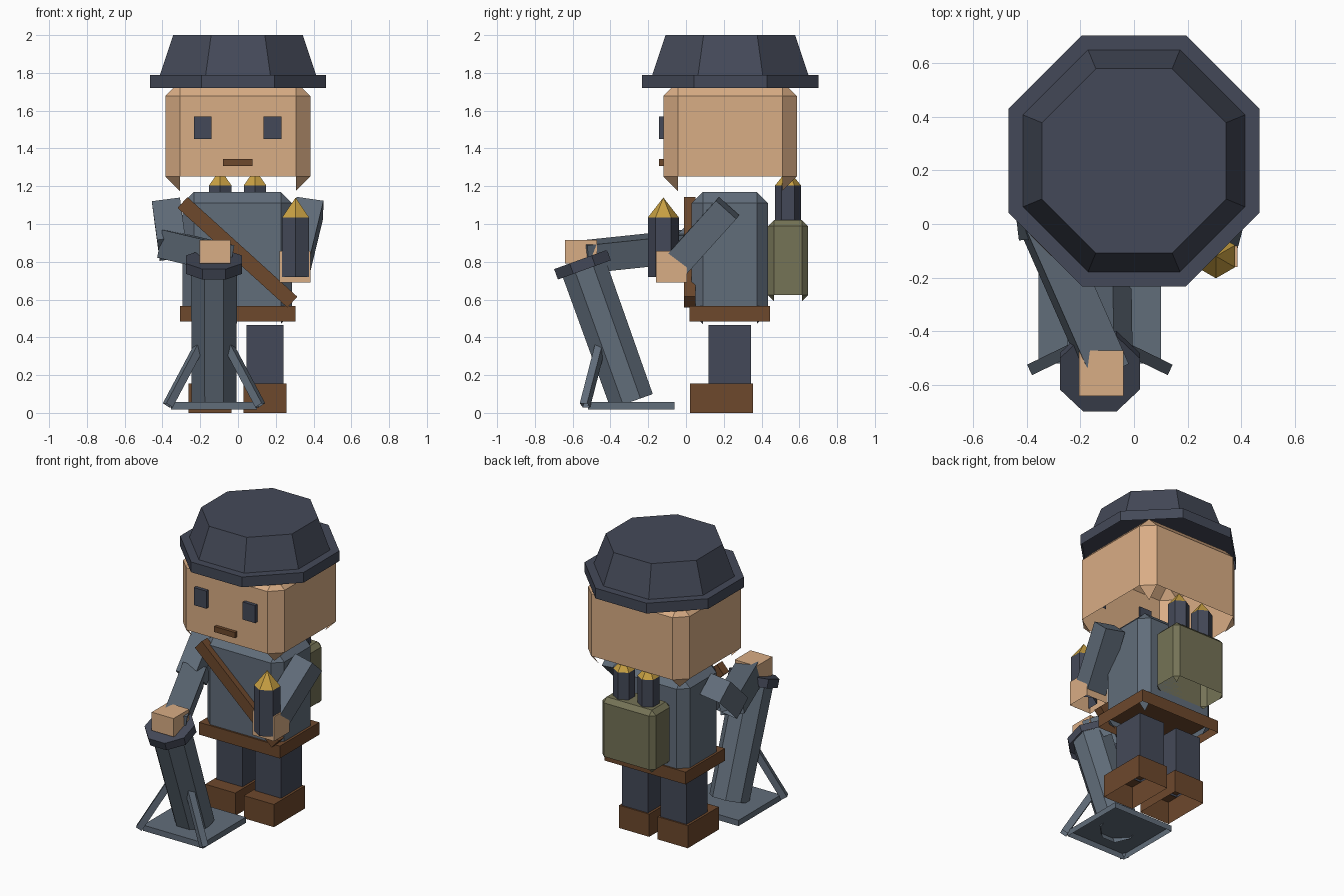
import bpy
import bmesh
from math import radians, cos, pi
from mathutils import Matrix, Vector

cube = bpy.data.objects.get("Cube")
if cube:
    bpy.data.objects.remove(cube, do_unlink=True)


def material(name, rgb):
    # 0-255 display colour to linear
    lin = [((c / 255 + 0.055) / 1.055) ** 2.4 for c in rgb] + [1.0]
    m = bpy.data.materials.new(name)
    m.use_nodes = True
    m.diffuse_color = lin
    m.node_tree.nodes["Principled BSDF"].inputs["Base Color"].default_value = lin
    return m


SKIN = material("skin", (217, 173, 133))
NAVY = material("dark_navy", (68, 73, 88))
SLATE = material("slate_blue", (97, 109, 122))
BROWN = material("leather_brown", (109, 72, 44))
OLIVE = material("olive", (117, 115, 86))
BRASS = material("brass", (200, 160, 66))


def finish(name, bm, mat, matrix):
    """Place the part, leave its underside open, and link it."""
    bmesh.ops.transform(bm, matrix=matrix, verts=bm.verts)
    bmesh.ops.recalc_face_normals(bm, faces=bm.faces)
    bm.normal_update()
    under = [f for f in bm.faces if f.normal.z < -0.68]
    bmesh.ops.delete(bm, geom=under, context="FACES")
    mesh = bpy.data.meshes.new(name)
    bm.to_mesh(mesh)
    bm.free()
    mesh.materials.append(mat)
    bpy.context.collection.objects.link(bpy.data.objects.new(name, mesh))


def box(name, mat, x, y, z, bevel=0.0):
    """Box from (low, high) ranges with optional chamfered edges."""
    bm = bmesh.new()
    bmesh.ops.create_cube(bm, size=1)
    size = Vector([r[1] - r[0] for r in (x, y, z)])
    mid = Vector([(r[0] + r[1]) / 2 for r in (x, y, z)])
    bmesh.ops.scale(bm, vec=size, verts=bm.verts)
    if bevel:
        bmesh.ops.bevel(bm, geom=bm.edges[:], offset=bevel, segments=1,
                        affect="EDGES", profile=0.5)
    finish(name, bm, mat, Matrix.Translation(mid))


def along(a, b, roll=0.0):
    """Frame at the middle of a-b whose local z runs from a to b."""
    a, b = Vector(a), Vector(b)
    d = (b - a).normalized()
    side = Vector((0, 0, 1)).cross(d)
    side = side.normalized() if side.length > 1e-5 else Vector((1, 0, 0))
    rot = Matrix((side, d.cross(side), d)).transposed().to_4x4()
    return (Matrix.Translation((a + b) / 2) @ rot
            @ Matrix.Rotation(radians(roll), 4, "Z"), (b - a).length)


def bar(name, mat, a, b, width, roll=0.0):
    matrix, length = along(a, b, roll)
    bm = bmesh.new()
    bmesh.ops.create_cube(bm, size=1)
    bmesh.ops.scale(bm, vec=(width, width, length), verts=bm.verts)
    finish(name, bm, mat, matrix)


def prism(name, mat, a, b, r1, r2, sides, turn=0.0):
    """Straight or tapered prism; radii reach the corners."""
    matrix, length = along(a, b, turn)
    bm = bmesh.new()
    bmesh.ops.create_cone(bm, cap_ends=True, segments=sides,
                          radius1=r1, radius2=r2, depth=length)
    bmesh.ops.remove_doubles(bm, verts=bm.verts, dist=1e-5)
    finish(name, bm, mat, matrix)


def octagon(name, mat, a, b, flat1, flat2):
    k = cos(pi / 8)
    prism(name, mat, a, b, flat1 / k, flat2 / k, 8, 22.5)


def shell(name, x, y, z0, z1, z2, r):
    """Mortar round: hexagonal body and pointed brass tip."""
    prism(name + "_body", NAVY, (x, y, z0), (x, y, z1), r, r, 6)
    prism(name + "_tip", BRASS, (x, y, z1), (x, y, z2), r, 0, 6)


# Head and hat
box("head", SKIN, (-0.385, 0.383), (-0.12, 0.587), (1.175, 1.755), 0.077)
octagon("hat_brim", NAVY, (0, 0.235, 1.72), (0, 0.235, 1.79), 0.467, 0.467)
octagon("hat_crown", NAVY, (0, 0.235, 1.79), (0, 0.235, 2.0), 0.413, 0.343)
for side, x in (("right", -0.187), ("left", 0.183)):
    box(side + "_eye", NAVY, (x - 0.047, x + 0.047), (-0.143, -0.11), (1.45, 1.57))
box("mouth", BROWN, (-0.08, 0.077), (-0.143, -0.11), (1.307, 1.345))

# Torso, belt and sash
box("torso", SLATE, (-0.293, 0.287), (0.03, 0.435), (0.47, 1.17), 0.06)
box("belt", BROWN, (-0.308, 0.304), (0.018, 0.445), (0.483, 0.567))
bm = bmesh.new()
bmesh.ops.create_cube(bm, size=1)
bmesh.ops.scale(bm, vec=(0.785, 0.06, 0.078), verts=bm.verts)
finish("sash", bm, BROWN, Matrix.Translation((-0.003, 0.02, 0.85))
       @ Matrix.Rotation(radians(42.2), 4, "Y"))

# Legs and boots
for side, s in (("right", -1), ("left", 1)):
    x = s * 0.146 - 0.002
    box(side + "_leg", NAVY, (x - 0.098, x + 0.098), (0.12, 0.345), (0.14, 0.466))
    box(side + "_boot", BROWN, (x - 0.114, x + 0.114), (0.02, 0.355), (0, 0.155))

# Right arm reaching to the mortar
bar("right_upper_arm", SLATE, (-0.375, 0.22, 1.075), (-0.347, -0.01, 0.87), 0.15, 10)
bar("right_forearm", SLATE, (-0.347, 0.01, 0.884), (-0.10, -0.55, 0.825), 0.15, -9)
box("right_hand", SKIN, (-0.205, -0.04), (-0.64, -0.47), (0.79, 0.915))

# Left arm holding a round
bar("left_arm", SLATE, (0.38, 0.22, 1.085), (0.305, -0.06, 0.775), 0.145, -12)
box("left_hand", SKIN, (0.22, 0.385), (-0.16, 0.005), (0.69, 0.857))
shell("held_shell", 0.305, -0.12, 0.72, 1.035, 1.14, 0.082)

# Backpack with two spare rounds
box("backpack", OLIVE, (-0.202, 0.2), (0.435, 0.645), (0.593, 1.02), 0.03)
for side, x in (("right", -0.094), ("left", 0.09)):
    shell(side + "_spare_shell", x, 0.54, 0.95, 1.205, 1.29, 0.068)

# Mortar tube, collar, base plate and bipod
MX = -0.127
octagon("mortar_tube", SLATE, (MX, -0.287, 0.06), (MX, -0.545, 0.78), 0.118, 0.122)
octagon("mortar_collar", NAVY, (MX, -0.538, 0.757), (MX, -0.558, 0.812), 0.149, 0.149)
box("base_plate", SLATE, (MX - 0.228, MX + 0.228), (-0.52, -0.06), (0.018, 0.057))
for side, s in (("right", -1), ("left", 1)):
    bar(side + "_bipod_leg", SLATE, (MX + s * 0.08, -0.455, 0.35),
        (MX + s * 0.245, -0.535, 0.04), 0.043)
